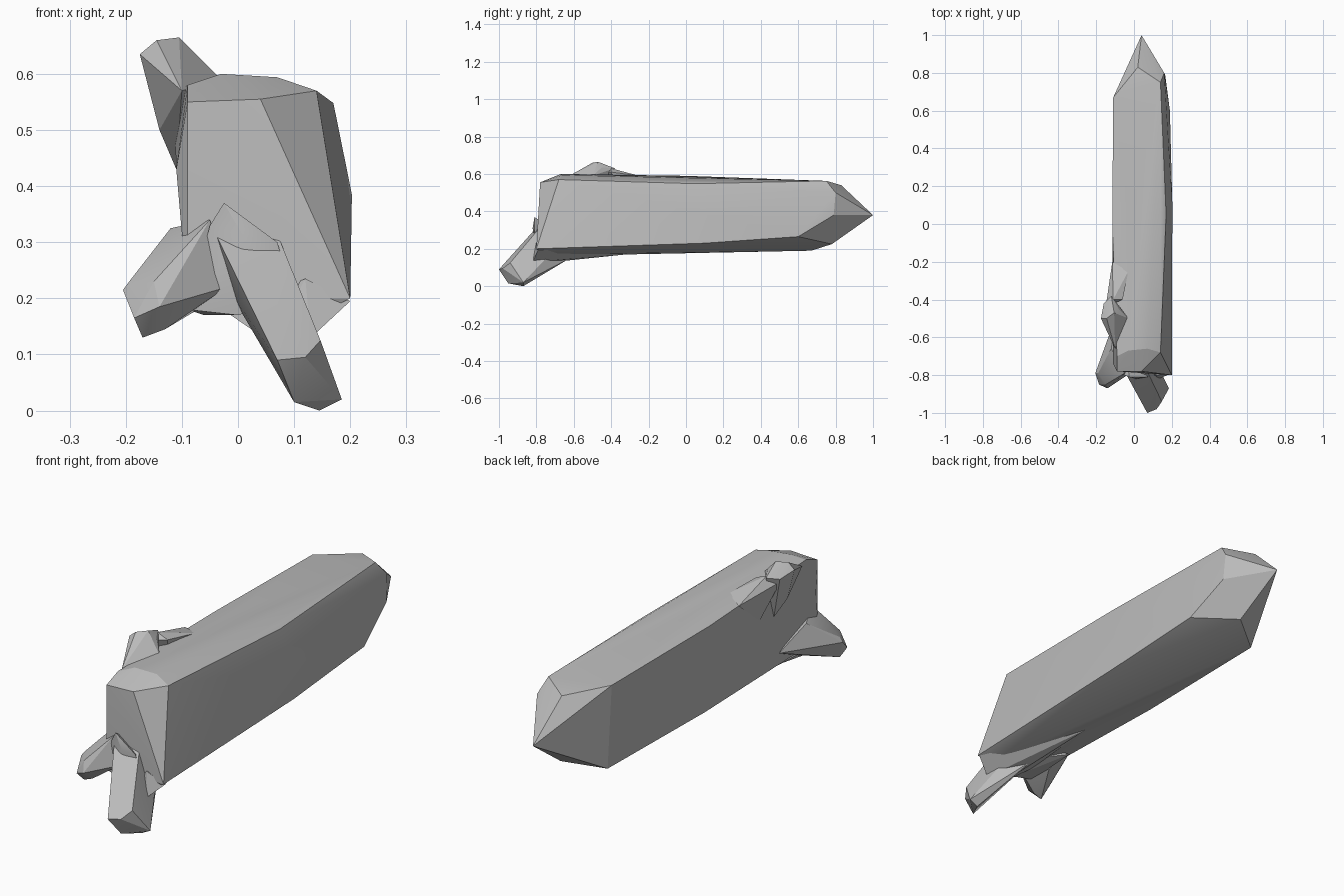
import bpy
import bmesh
import math

if bpy.data.objects.get("Cube"):
    bpy.data.objects.remove(bpy.data.objects["Cube"], do_unlink=True)

# Single stone colour
stone = bpy.data.materials.new("stone_grey")
stone.use_nodes = True
stone.diffuse_color = (0.5, 0.5, 0.5, 1)
stone.node_tree.nodes["Principled BSDF"].inputs["Base Color"].default_value = (0.5, 0.5, 0.5, 1)


def faceted_part(name, corners, smooth_angle=20):
    """Wrap a faceted solid around a few corner points."""
    bm = bmesh.new()
    for corner in corners:
        bm.verts.new(corner)
    result = bmesh.ops.convex_hull(bm, input=bm.verts)
    loose = [v for v in bm.verts if not v.link_faces]
    bmesh.ops.delete(bm, geom=loose, context='VERTS')
    bmesh.ops.dissolve_limit(bm, angle_limit=math.radians(2), verts=bm.verts, edges=bm.edges)
    bmesh.ops.recalc_face_normals(bm, faces=bm.faces)
    mesh = bpy.data.meshes.new(name)
    bm.to_mesh(mesh)
    bm.free()
    mesh.materials.append(stone)
    part = bpy.data.objects.new(name, mesh)
    bpy.context.collection.objects.link(part)
    bpy.ops.object.select_all(action='DESELECT')
    part.select_set(True)
    bpy.context.view_layer.objects.active = part
    bpy.ops.object.shade_smooth_by_angle(angle=math.radians(smooth_angle))
    return part


# Long crystal body: front, middle and back rings, then the tip
front = [(-.09, -.78, .55), (.04, -.78, .555), (-.09, -.7, .58), (-.03, -.67, .6),
         (.07, -.66, .594), (.14, -.68, .57), (.2, -.8, .2), (.14, -.78, .17),
         (-.09, -.78, .2), (-.11, -.74, .43)]
middle = [(-.115, 0, .565), (-.02, 0, .59), (.08, 0, .58), (.17, .05, .548),
          (.203, .1, .385), (.2, .1, .23), (0, -.3, .17), (-.09, 0, .18)]
back = [(-.11, .67, .56), (.02, .83, .54), (.14, .75, .563), (.16, .8, .5),
        (.165, .79, .38), (.19, .6, .265), (.06, .78, .225), (-.09, .67, .19)]
faceted_part("crystal_body", front + middle + back + [(.04, 1, .38)])

# Large leg reaching forward and down
faceted_part("large_leg", [
    (.07, -1, .09), (.12, -.98, .095), (.147, -.94, .125),
    (.185, -.87, .02), (.145, -.87, 0), (.1, -.95, .015),
    (-.05, -.78, .335), (.07, -.78, .315), (.1, -.7, .2),
    (.05, -.62, .15), (-.02, -.75, .22), (.08, -.78, .09)])
faceted_part("large_leg_root", [
    (.13, -.82, .13), (.15, -.8, .165), (.2, -.79, .195), (.12, -.8, .235),
    (.06, -.8, .12), (.05, -.62, .14), (.02, -.3, .172), (-.02, -.7, .175)])

# Small leg angled to the side
faceted_part("small_leg", [
    (-.205, -.79, .215), (-.19, -.79, .235), (-.15, -.85, .23),
    (-.14, -.87, .185), (-.185, -.85, .165), (-.17, -.82, .13), (-.13, -.82, .145),
    (-.12, -.66, .325), (-.05, -.79, .34), (-.02, -.79, .22),
    (-.08, -.66, .175), (-.1, -.5, .25)])

# Blunt knob on the upper edge, with its tapering back ridge
faceted_part("top_knob", [
    (-.175, -.5, .635), (-.145, -.5, .66), (-.105, -.47, .665), (-.08, -.45, .635),
    (-.16, -.42, .62), (-.12, -.38, .63), (-.14, -.5, .5), (-.11, -.45, .43),
    (-.12, -.6, .58), (-.1, -.66, .57), (-.03, -.5, .59)])
faceted_part("knob_ridge", [
    (-.15, -.44, .6), (-.11, -.4, .63), (-.06, -.4, .61), (-.115, -.2, .575),
    (-.11, -.35, .45), (-.03, -.25, .59)])

# Web of stone between the front face and the legs
faceted_part("leg_web", [
    (-.025, -.81, .37), (.01, -.82, .31), (-.05, -.8, .33), (.07, -.81, .3),
    (0, -.8, .17), (.1, -.8, .2), (-.09, -.78, .18), (-.06, -.5, .17)])
